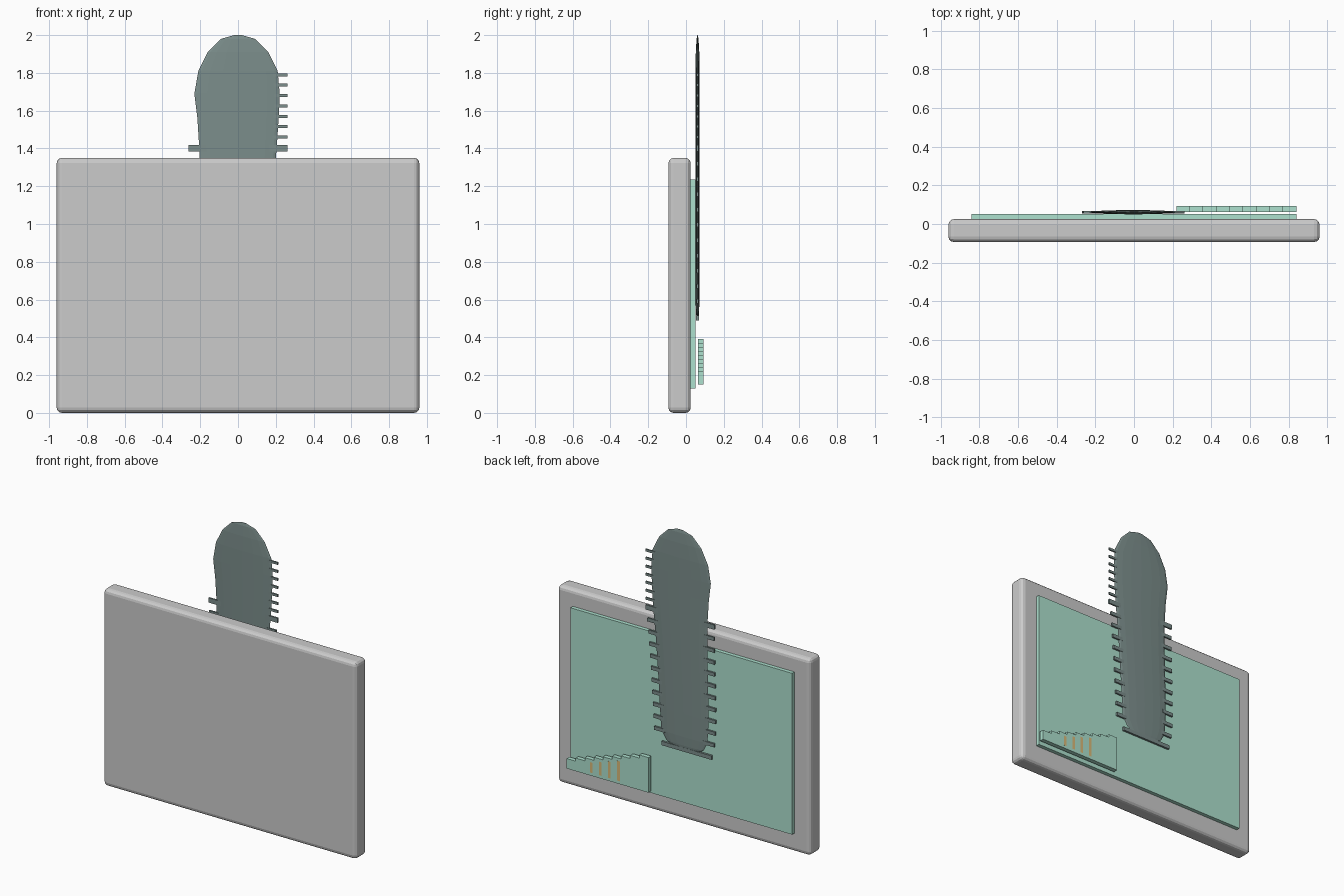
import bpy, bmesh
from math import cos, sin, pi

if "Cube" in bpy.data.objects:
    bpy.data.objects.remove(bpy.data.objects["Cube"])


def material(name, rgb):
    m = bpy.data.materials.new(name)
    m.diffuse_color = (*rgb, 1)
    m.use_nodes = True
    m.node_tree.nodes["Principled BSDF"].inputs["Base Color"].default_value = m.diffuse_color
    return m


TEAL = material("teal", (0.42, 0.75, 0.62))
SLATE = material("slate_green", (0.20, 0.27, 0.26))
OCHRE = material("ochre", (0.70, 0.49, 0.19))
CREAM = material("cream", (0.78, 0.75, 0.62))
DARK = material("dark_grey", (0.16, 0.18, 0.21))


def finish(name, bm, mat):
    bmesh.ops.recalc_face_normals(bm, faces=bm.faces)
    me = bpy.data.meshes.new(name)
    bm.to_mesh(me)
    bm.free()
    ob = bpy.data.objects.new(name, me)
    bpy.context.collection.objects.link(ob)
    if mat:
        me.materials.append(mat)
    return ob


def add_box(bm, x0, x1, y0, y1, z0, z1):
    verts = bmesh.ops.create_cube(bm, size=1)["verts"]
    for v in verts:
        v.co.x = (x0 + x1) / 2 + v.co.x * (x1 - x0)
        v.co.y = (y0 + y1) / 2 + v.co.y * (y1 - y0)
        v.co.z = (z0 + z1) / 2 + v.co.z * (z1 - z0)


def boxes(name, items, mat=None, bevel=0, segments=2):
    bm = bmesh.new()
    for b in items:
        add_box(bm, *b)
    ob = finish(name, bm, mat)
    if bevel:
        mod = ob.modifiers.new("bevel", 'BEVEL')
        mod.width, mod.segments = bevel, segments
    return ob


# rounded slab frame
boxes("frame_slab", [(-0.96, 0.96, -0.093, 0.025, 0.0, 1.35)], None, 0.028, 3)

# dark inlaid border, almost flush with both faces of the slab
ya, yb = -0.0926, 0.0246
boxes("inlaid_border", [
    (-0.87, -0.82, ya, yb, 0.11, 1.25), (0.82, 0.87, ya, yb, 0.11, 1.25),
    (-0.82, 0.82, ya, yb, 0.11, 0.13), (-0.82, 0.82, ya, yb, 1.235, 1.25)], DARK)

# cream panel flush with the front
boxes("front_panel", [(-0.73, 0.73, ya, -0.085, 0.19, 1.19)], CREAM)

# raised teal backing with an ochre field flush in it
boxes("back_plate", [(-0.84, 0.84, 0.02, 0.051, 0.13, 1.235)], TEAL)
boxes("ochre_field", [(-0.70, 0.70, 0.03, 0.0506, 0.20, 1.16)], OCHRE)

# flat lens-section paddle: z, centre x, half width
YC = 0.061
rows = [(0.50, -0.035, 0.08), (0.53, -0.035, 0.14), (0.59, -0.03, 0.175),
        (0.75, -0.03, 0.185), (1.0, -0.02, 0.19), (1.2, -0.01, 0.195),
        (1.40, 0, 0.205), (1.56, 0, 0.215), (1.69, -0.005, 0.226),
        (1.81, 0, 0.21), (1.91, 0, 0.16), (1.98, 0, 0.09), (2.0, 0, 0.02)]
bm = bmesh.new()
N = 16
rings = []
for z, cx, w in rows:
    t = 0.011 * min(1, w / 0.19)
    rings.append([bm.verts.new((cx + w * cos(2 * pi * i / N),
                                YC + t * sin(2 * pi * i / N), z)) for i in range(N)])
for a, b in zip(rings, rings[1:]):
    for i in range(N):
        j = (i + 1) % N
        bm.faces.new((a[i], a[j], b[j], b[i]))
bm.faces.new(rings[0])
bm.faces.new(rings[-1])
finish("paddle_body", bm, SLATE)


def edge(z, side):
    for (z0, c0, w0), (z1, c1, w1) in zip(rows, rows[1:]):
        if z0 <= z <= z1:
            f = (z - z0) / (z1 - z0)
            return c0 + f * (c1 - c0) + side * (w0 + f * (w1 - w0))


# spines down both edges of the paddle, with two full cross bars
spines = []
for i in range(7):
    z = 1.46 + i * 0.055
    spines.append((edge(z, 1) - 0.03, 0.262, YC - 0.005, YC + 0.005, z - 0.008, z + 0.008))
for i in range(10):
    z = 0.59 + i * 0.081
    r, l = edge(z, 1), edge(z, -1)
    h = 0.012
    spines.append((r - 0.03, r + 0.05, YC - 0.006, YC + 0.006, z - h, z + h))
    spines.append((l - 0.055, l + 0.03, YC - 0.006, YC + 0.006, z - h, z + h))
spines.append((-0.262, 0.262, YC - 0.006, YC + 0.006, 1.385, 1.417))
spines.append((-0.24, 0.14, YC - 0.007, YC + 0.007, 0.488, 0.515))
boxes("paddle_spines", spines, SLATE)

# stepped row of bars in the lower corner, tallest toward the middle
n = 9
step = 0.62 / n
bars, accents = [], []
for i in range(n):
    x = 0.22 + i * step
    top = 0.39 - i * 0.0215
    bars.append((x, x + step, 0.063, 0.093, 0.15, top))
    if 2 < i < 7:
        accents.append((x + 0.01, x + 0.03, 0.065, 0.0935, 0.17, top - 0.02))
boxes("stepped_bars", bars, TEAL)
boxes("bar_accents", accents, OCHRE)
